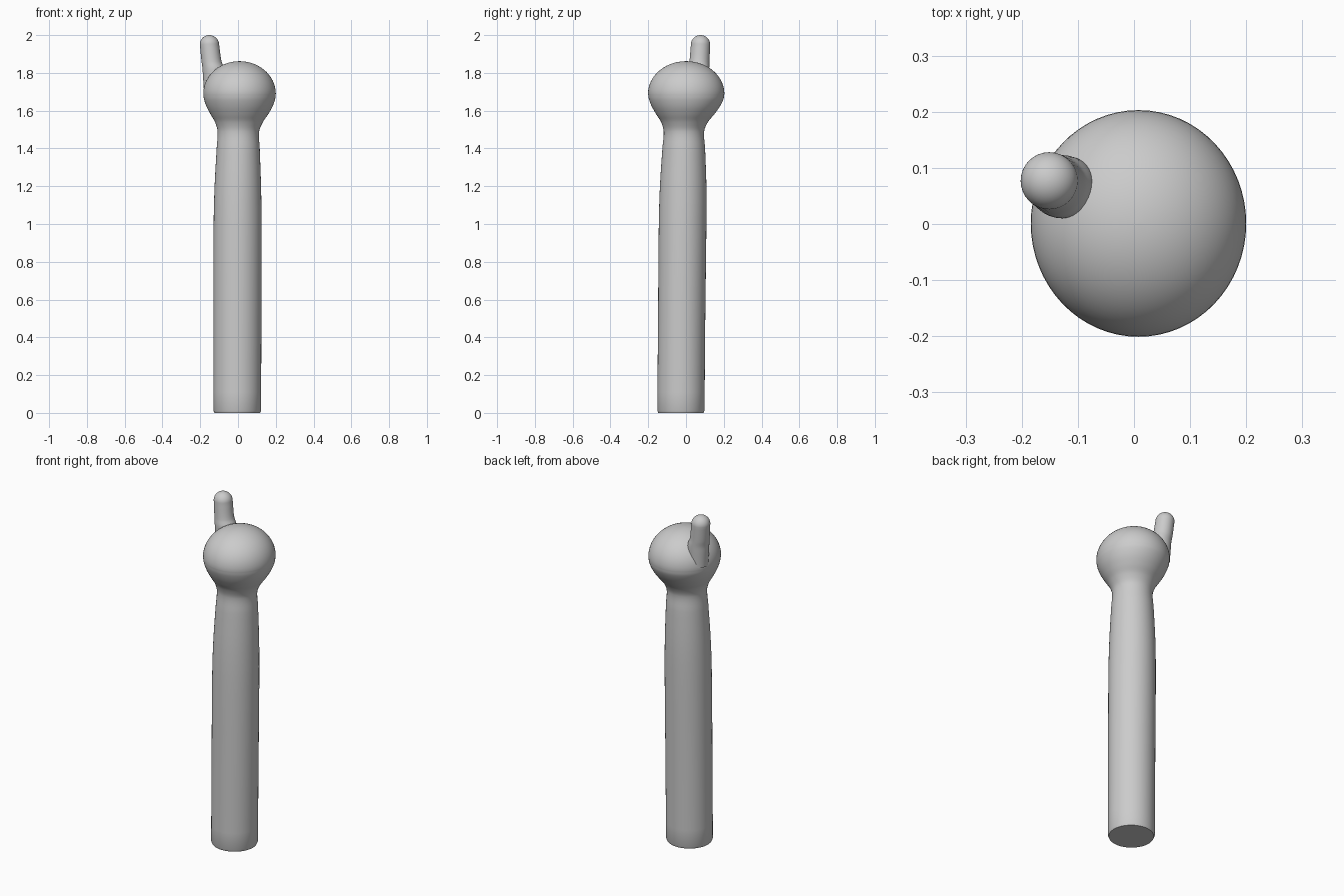
import bpy, bmesh, math
from mathutils import Vector

cube = bpy.data.objects.get("Cube")
if cube:
    bpy.data.objects.remove(cube, do_unlink=True)

grey = bpy.data.materials.new("plain grey")
grey.use_nodes = True
grey.diffuse_color = (0.6, 0.6, 0.6, 1)
grey.node_tree.nodes["Principled BSDF"].inputs["Base Color"].default_value = (0.6, 0.6, 0.6, 1)


def loft(name, rings, sides):
    """Skin a stack of elliptical rings (z, centre x, centre y, radius x, radius y)."""
    bm = bmesh.new()
    loops = []
    for z, cx, cy, rx, ry in rings:
        angles = [math.tau * i / sides for i in range(sides)]
        loops.append([bm.verts.new((cx + rx * math.cos(a), cy + ry * math.sin(a), z)) for a in angles])
    for low, high in zip(loops, loops[1:]):
        for i in range(sides):
            j = (i + 1) % sides
            bm.faces.new((low[i], low[j], high[j], high[i]))
    bm.faces.new(loops[0][::-1])
    bm.faces.new(loops[-1])
    mesh = bpy.data.meshes.new(name)
    bm.to_mesh(mesh)
    bm.free()
    mesh.materials.append(grey)
    obj = bpy.data.objects.new(name, mesh)
    bpy.context.collection.objects.link(obj)
    bpy.ops.object.select_all(action="DESELECT")
    obj.select_set(True)
    bpy.context.view_layer.objects.active = obj
    bpy.ops.object.shade_smooth_by_angle(angle=math.radians(40))
    return obj


def refine(rings, steps=5):
    """Ease between rings with a Catmull-Rom curve."""
    pts = [Vector(r) for r in rings]
    out = []
    for i in range(len(pts) - 1):
        p0, p1, p2, p3 = pts[max(i - 1, 0)], pts[i], pts[i + 1], pts[min(i + 2, len(pts) - 1)]
        h = p2[0] - p1[0]
        m1 = (p2 - p0) * (h / (p2[0] - p0[0]))
        m2 = (p3 - p1) * (h / (p3[0] - p1[0]))
        for s in range(steps):
            t = s / steps
            out.append(p1 * (2*t**3 - 3*t**2 + 1) + m1 * (t**3 - 2*t**2 + t)
                       + p2 * (3*t**2 - 2*t**3) + m2 * (t**3 - t**2))
    return out + [pts[-1]]


def dome(z, cx, cy, rx, ry, height, lean=0.0, steps=16):
    """Rings closing a shape with a rounded cap."""
    rings = []
    for i in range(steps):
        a = math.pi / 2 * i / (steps - 0.9)
        c, s = math.cos(a), math.sin(a)
        rings.append((z + height * s, cx + lean * s, cy, rx * c, ry * c))
    return rings


# Shaft and neck swelling into the round head
shaft = [
    (0.012, -0.004, -0.027, 0.126, 0.125),
    (0.50, -0.003, -0.023, 0.127, 0.125),
    (1.00, -0.002, -0.018, 0.127, 0.126),
    (1.20, -0.001, -0.015, 0.123, 0.123),
    (1.40, 0.001, -0.012, 0.114, 0.113),
    (1.49, 0.002, -0.011, 0.110, 0.107),
    (1.54, 0.005, -0.008, 0.127, 0.124),
    (1.58, 0.007, -0.004, 0.152, 0.153),
    (1.62, 0.008, -0.001, 0.174, 0.179),
    (1.66, 0.008, 0.001, 0.188, 0.197),
    (1.69, 0.008, 0.001, 0.192, 0.202),
]
foot = [(0.0, -0.004, -0.027, 0.121, 0.120)]
loft("shaft_and_head", foot + refine(shaft)[:-1] + dome(*shaft[-1], 0.172), 64)

# Leaning peg with a flared root and round tip
peg = [
    (1.70, -0.122, 0.064, 0.058, 0.054),
    (1.79, -0.126, 0.066, 0.060, 0.056),
    (1.825, -0.130, 0.067, 0.058, 0.056),
    (1.86, -0.140, 0.071, 0.053, 0.053),
    (1.95, -0.151, 0.077, 0.051, 0.051),
]
loft("peg", refine(peg)[:-1] + dome(*peg[-1], 0.05, lean=-0.001), 32)
